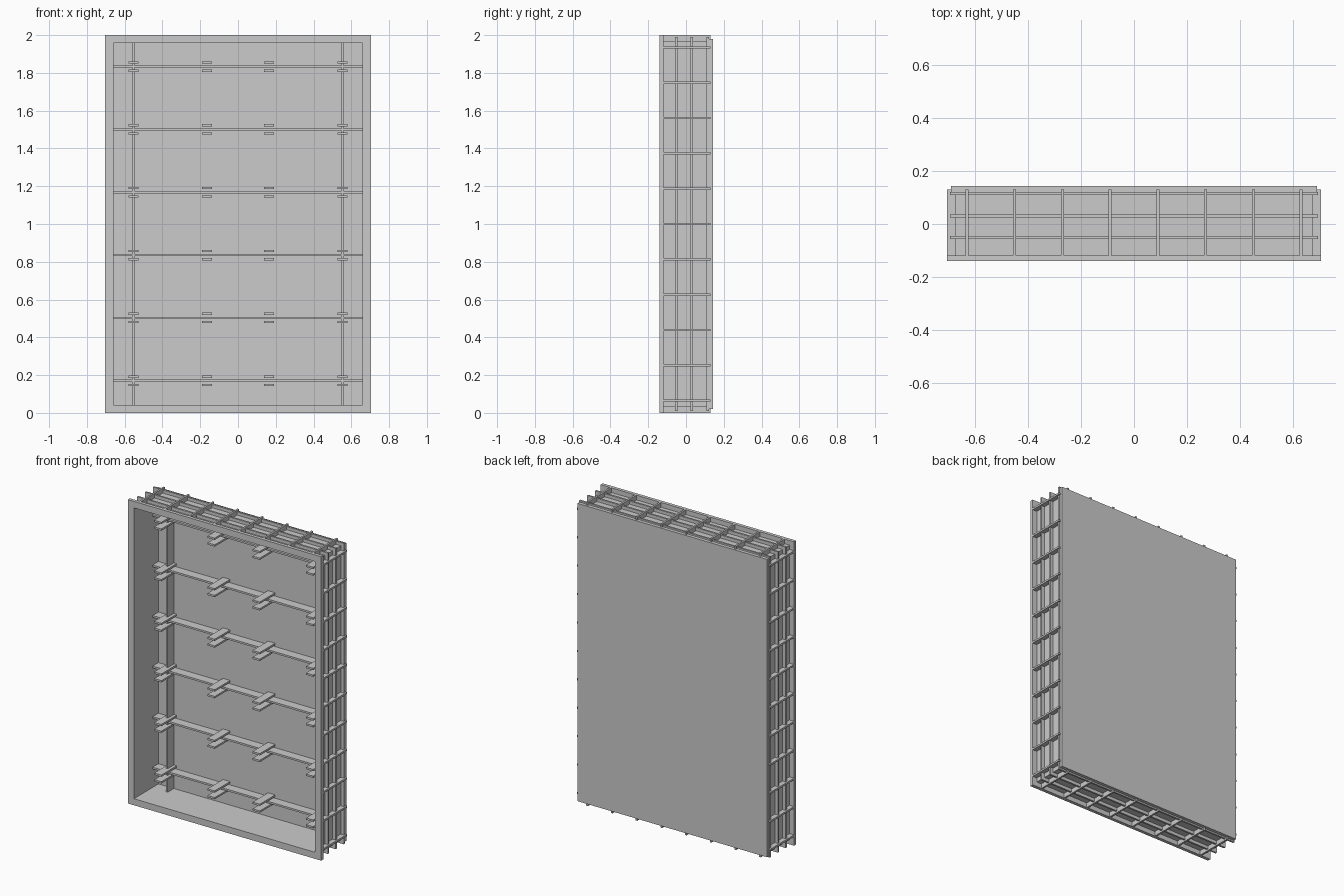
import bpy, bmesh

if "Cube" in bpy.data.objects:
    bpy.data.objects.remove(bpy.data.objects["Cube"])


def make(name, boxes):
    """One mesh object from a list of (x0, x1, y0, y1, z0, z1) boxes."""
    bm = bmesh.new()
    for x0, x1, y0, y1, z0, z1 in boxes:
        vs = bmesh.ops.create_cube(bm, size=1)["verts"]
        for v in vs:
            v.co.x = x1 if v.co.x > 0 else x0
            v.co.y = y1 if v.co.y > 0 else y0
            v.co.z = z1 if v.co.z > 0 else z0
    me = bpy.data.meshes.new(name)
    bm.to_mesh(me)
    bm.free()
    ob = bpy.data.objects.new(name, me)
    bpy.context.collection.objects.link(ob)
    return ob


def ring(name, outer, inner, y0, y1):
    """Rectangular frame around the y axis; outer/inner are (half width, half height)."""
    bm = bmesh.new()
    loops = []
    for (w, h), y in ((outer, y0), (outer, y1), (inner, y1), (inner, y0)):
        loops.append([bm.verts.new((sx * w, y, 1 + sz * h))
                      for sx, sz in ((-1, -1), (1, -1), (1, 1), (-1, 1))])
    for k in range(4):
        a, b = loops[k], loops[(k + 1) % 4]
        for i in range(4):
            j = (i + 1) % 4
            bm.faces.new((a[i], a[j], b[j], b[i]))
    bmesh.ops.recalc_face_normals(bm, faces=bm.faces)
    me = bpy.data.meshes.new(name)
    bm.to_mesh(me)
    bm.free()
    ob = bpy.data.objects.new(name, me)
    bpy.context.collection.objects.link(ob)
    return ob


INNER = (0.66, 0.957)     # inside of the box
WALL = (0.672, 0.969)     # outside of the recessed wall
RIB = (0.694, 0.99)       # edge of the long ribs
OUT = (0.704, 1.0)        # edge of the front frame and cross ribs
BACK = 0.115              # inner face of the back panel
T = 0.006                 # half thickness of ribs and rails

# Box shell: front frame, recessed wall, back panel
ring("front_frame", OUT, INNER, -0.14, -0.118)
ring("side_wall", WALL, INNER, -0.118, BACK)
make("back_panel", [(-0.69, 0.69, BACK, 0.143, 0.02, 1.98)])

# Long ribs running round the outside
for i, y in enumerate((-0.051, 0.03, 0.115)):
    ring(f"long_rib_{i + 1}", RIB, WALL, y - T, y + T)

# Cross ribs on the top, bottom and both sides
cross = []
for i in range(8):
    x = -0.63 + 0.18 * i
    for z0, z1 in ((0, 1 - WALL[1]), (1 + WALL[1], 2)):
        cross.append((x - T, x + T, -0.12, 0.13, z0, z1))
for i in range(11):
    z = 1 + 0.187 * (i - 5)
    for x0, x1 in ((-OUT[0], -WALL[0]), (WALL[0], OUT[0])):
        cross.append((x0, x1, -0.12, 0.13, z - T, z + T))
make("cross_ribs", cross)

# Rails inside, against the back panel
rows = [0.17 + 0.3327 * i for i in range(6)]
make("vertical_rails", [(x - T, x + T, 0.05, BACK, 1 - INNER[1], 1 + INNER[1])
                        for x in (-0.553, 0.553)])
make("horizontal_rails", [(-INNER[0], INNER[0], 0.055, BACK, z - T, z + T) for z in rows])

# Pairs of support pegs above and below each horizontal rail
make("support_pegs", [(x - 0.026, x + 0.026, -0.045, BACK, z + d - T, z + d + T)
                      for z in rows for x in (-0.553, -0.164, 0.164, 0.553)
                      for d in (-0.022, 0.022)])
